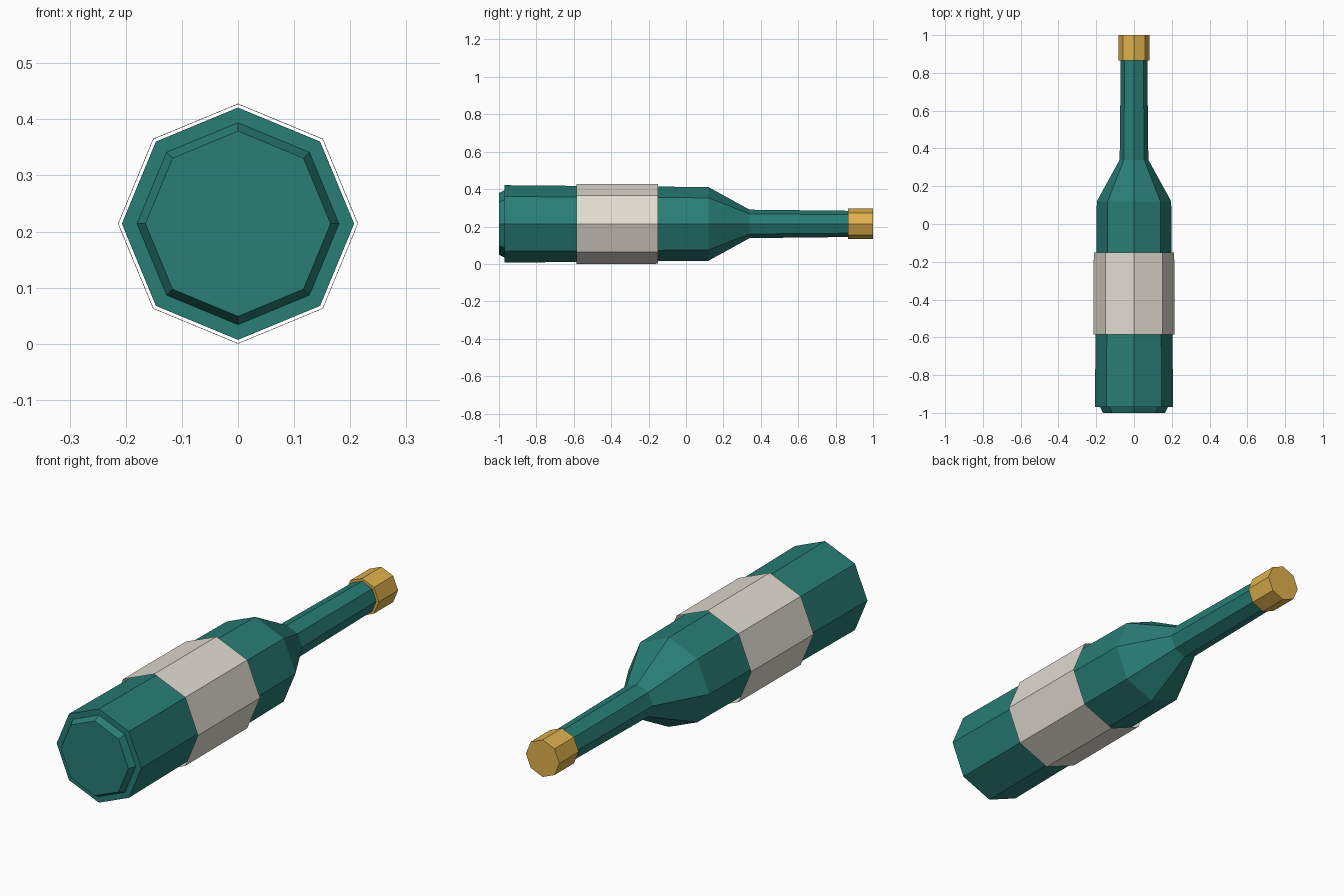
import bpy
import math

SIDES = 8
AXIS_Z = 0.214

cube = bpy.data.objects.get("Cube")
if cube:
    bpy.data.objects.remove(cube, do_unlink=True)


def make_material(name, rgb):
    mat = bpy.data.materials.new(name)
    mat.use_nodes = True
    mat.diffuse_color = (*rgb, 1)
    mat.node_tree.nodes["Principled BSDF"].inputs["Base Color"].default_value = (*rgb, 1)
    return mat


def lathe(name, profile, mat, closed=True):
    """Turn (y, radius) pairs into a faceted form lying along y."""
    verts, faces = [], []
    for y, r in profile:
        for i in range(SIDES):
            a = 2 * math.pi * i / SIDES
            verts.append((r * math.cos(a), y, AXIS_Z + r * math.sin(a)))
    for k in range(len(profile) - 1):
        for i in range(SIDES):
            j = (i + 1) % SIDES
            a, b = k * SIDES, (k + 1) * SIDES
            faces.append((a + i, b + i, b + j, a + j))
    if closed:
        last = (len(profile) - 1) * SIDES
        faces.append(tuple(range(SIDES)))
        faces.append(tuple(last + i for i in reversed(range(SIDES))))
    mesh = bpy.data.meshes.new(name)
    mesh.from_pydata(verts, [], faces)
    mesh.materials.append(mat)
    mesh.update()
    obj = bpy.data.objects.new(name, mesh)
    bpy.context.collection.objects.link(obj)
    return obj


glass = make_material("green glass", (0.021, 0.205, 0.178))
paper = make_material("cream paper", (0.76, 0.72, 0.64))
gold = make_material("gold foil", (0.74, 0.44, 0.075))

# Glass: stepped foot, slightly tapered body, shoulder and neck
lathe("bottle_glass", [(-1.0, 0.165), (-0.97, 0.18), (-0.97, 0.207),
                       (0.12, 0.197), (0.34, 0.076), (0.88, 0.07)], glass)

# Open paper sleeve around the body
lathe("label", [(-0.585, 0.214), (-0.15, 0.213)], paper, closed=False)

# Foil cap over the end of the neck
lathe("cap", [(0.865, 0.082), (1.0, 0.082)], gold)
